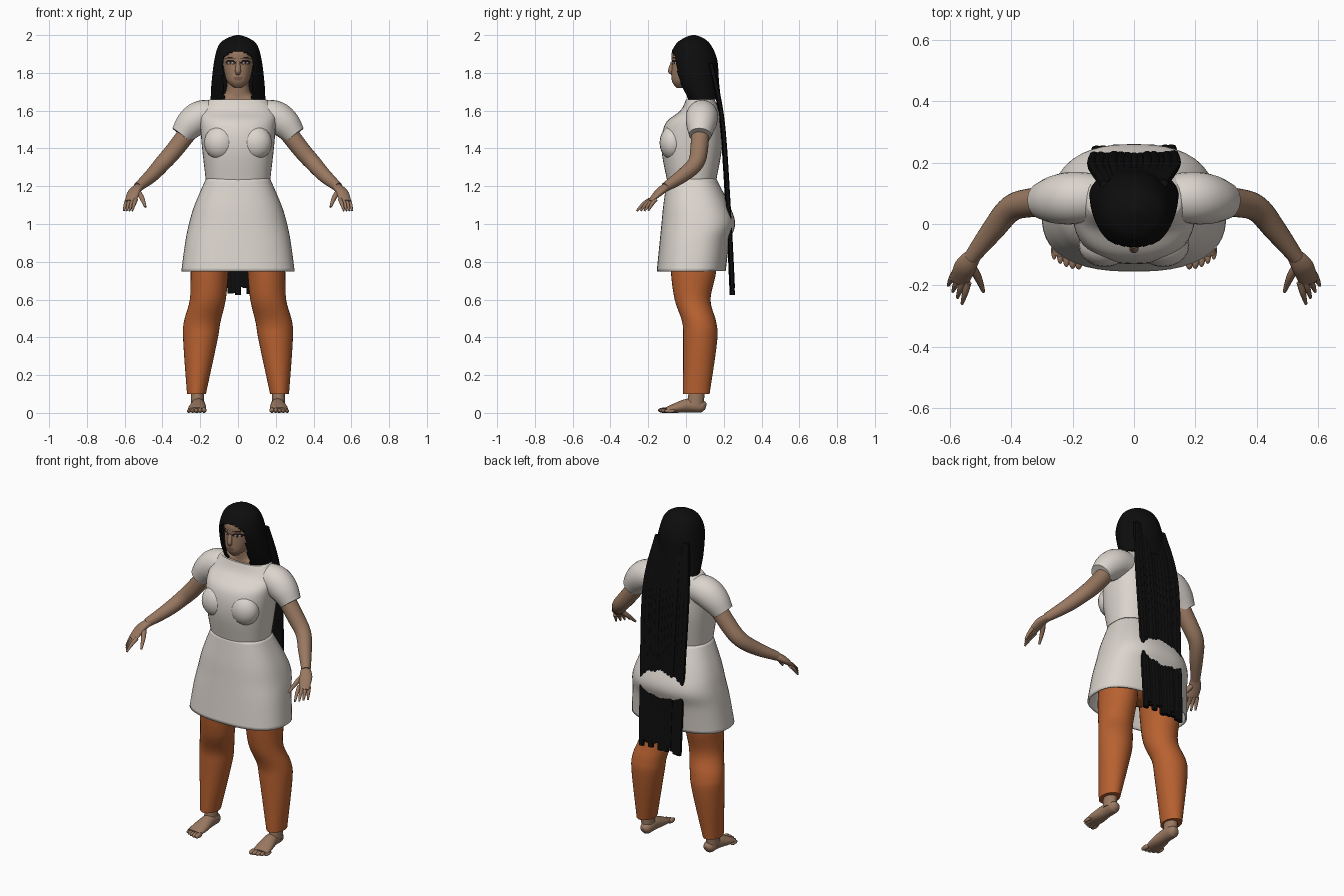
import bpy, bmesh, random
from math import cos, sin, tau, sqrt
from mathutils import Vector

if "Cube" in bpy.data.objects:
    bpy.data.objects.remove(bpy.data.objects["Cube"])
random.seed(4)


def material(name, *rgb):
    mat = bpy.data.materials.new(name)
    mat.use_nodes = True
    mat.diffuse_color = (*rgb, 1)
    shader = mat.node_tree.nodes["Principled BSDF"]
    shader.inputs["Base Color"].default_value = (*rgb, 1)
    shader.inputs["Roughness"].default_value = .8
    return mat


SKIN = material("skin", .32, .19, .12)
CLOTH = material("off_white_cloth", .71, .66, .61)
ORANGE = material("orange_cloth", .48, .12, .03)
HAIR = material("black_hair", .004, .004, .004)
MAKEUP = material("dark_eye_makeup", .02, .01, .01)
EYE = material("eye_white", .5, .46, .42)
LIPS = material("lips", .2, .1, .07)


def smooth_path(points, steps):
    """Catmull-Rom interpolation through points with radii."""
    padded = [points[0], *points, points[-1]]
    path = []
    for i in range(len(points) - 1):
        for k in range(steps):
            t = k / steps
            path.append([b + t * (c - a + t * (2 * a - 5 * b + 4 * c - d
                                               + t * (3 * b - a - 3 * c + d))) / 2
                         for a, b, c, d in zip(*padded[i:i + 4])])
    return path + [list(points[-1])]


def finish(obj):
    bpy.ops.object.select_all(action='DESELECT')
    obj.select_set(True)
    bpy.context.view_layer.objects.active = obj
    bpy.ops.object.shade_smooth_by_angle(angle=.9)
    return obj


def sweep(name, points, mat, flat=False, sides=24, power=2, steps=6, caps=True, mirror=1):
    """Loft rings (x, y, z, half width, half depth) along a path; round if depth is left out."""
    points = [(*p, p[-1]) if len(p) == 4 else p for p in points]
    path = smooth_path(points, steps)
    bm = bmesh.new()
    rings = []
    for i, (x, y, z, width, depth) in enumerate(path):
        across, along = Vector((1, 0, 0)), Vector((0, 1, 0))
        if not flat:
            before, after = path[max(i - 1, 0)], path[min(i + 1, len(path) - 1)]
            tangent = (Vector(after[:3]) - Vector(before[:3])).normalized()
            across = tangent.cross(Vector((0, 0, 1))).normalized()
            along = across.cross(tangent)
        ring = []
        for k in range(sides):
            c, s = cos(tau * k / sides), sin(tau * k / sides)
            reach = (abs(c) ** power + abs(s) ** power) ** (-1 / power)
            co = Vector((x, y, z)) + reach * (across * width * c + along * depth * s)
            ring.append(bm.verts.new((co.x * mirror, co.y, co.z)))
        rings.append(ring)
    for low, high in zip(rings, rings[1:]):
        for k in range(sides):
            bm.faces.new((low[k - 1], low[k], high[k], high[k - 1]))
    if caps:
        bm.faces.new(rings[0])
        bm.faces.new(rings[-1])
    bmesh.ops.recalc_face_normals(bm, faces=bm.faces)
    mesh = bpy.data.meshes.new(name)
    bm.to_mesh(mesh)
    bm.free()
    mesh.materials.append(mat)
    obj = bpy.data.objects.new(name, mesh)
    bpy.context.collection.objects.link(obj)
    return finish(obj)


def trunk(name, rows, mat, **options):
    """Loft a centred form from rows of height, front, back and half width."""
    rings = [(0, (front + back) / 2, z, width, (back - front) / 2)
             for z, front, back, width in rows]
    return sweep(name, rings, mat, flat=True, **options)


def ball(name, location, size, mat):
    bpy.ops.mesh.primitive_uv_sphere_add(segments=20, ring_count=12, location=location)
    obj = bpy.context.object
    obj.name, obj.scale = name, size
    obj.data.materials.append(mat)
    finish(obj)


def thicken(obj):
    shell = obj.modifiers.new("thickness", 'SOLIDIFY')
    shell.thickness, shell.offset = .01, -1


# Dress: fitted bodice over a flared, hollow skirt
trunk("bodice", [(1.66, 0, .15, .15), (1.6, -.03, .18, .2), (1.53, -.11, .19, .2),
                 (1.4, -.13, .19, .19), (1.23, -.1, .16, .17)],
      CLOTH, sides=48, power=2.4)
skirt = trunk("skirt", [(1.24, -.1, .16, .17), (1.1, -.12, .23, .23), (1, -.13, .26, .26),
                        (.9, -.14, .23, .28), (.75, -.155, .21, .3)],
              CLOTH, sides=48, power=2.5, caps=False)
thicken(skirt)

# Neck, head and nose
trunk("neck", [(1.6, 0, .15, .15), (1.66, .01, .15, .14), (1.69, .01, .13, .07),
               (1.78, 0, .12, .055)], SKIN, sides=32)
head = trunk("head", [(1.72, -.05, 0, .02), (1.76, -.075, .08, .06), (1.85, -.075, .14, .08),
                      (1.92, -.07, .14, .08), (1.97, 0, .1, .03)],
             SKIN, sides=128, power=2.2, steps=18)
sweep("nose", [(0, -.07, 1.86, .01), (0, -.08, 1.81, .015), (0, -.07, 1.79, .01)],
      SKIN, flat=True, sides=16)

# Painted eyes, brows and lips, chosen by position on the face
for paint in (MAKEUP, EYE, LIPS):
    head.data.materials.append(paint)

for face in head.data.polygons:
    x, y, z = abs(face.center.x), face.center.y, face.center.z

    def within(across, up, width, height):
        return y < 0 and ((x - across) / width) ** 2 + ((z - up) / height) ** 2 < 1

    if within(.04, 1.853, .016, .006) and abs(x - .04) > .006:
        face.material_index = 2
    elif within(.04, 1.856, .028, .012) or within(.042, 1.878, .03, .004):
        face.material_index = 1
    elif within(0, 1.77, .025, .01):
        face.material_index = 3

# Hair cap with an open bottom and the face opening cut away
cap = trunk("hair_cap", [(1.66, 0, .185, .145), (1.75, -.05, .175, .14), (1.87, -.086, .165, .125),
                         (1.95, -.055, .13, .1), (1.985, -.01, .09, .055), (2, .03, .05, .01)],
            HAIR, sides=96, steps=12)


def in_opening(face):
    x, y, z = face.calc_center_median()
    rise, fall = max(0, z - 1.86) / .055, max(0, 1.8 - z)
    if len(face.verts) > 4:
        return z < 1.7
    return y < .06 and rise < 1 and abs(x) < .085 * sqrt(1 - rise ** 2) - .07 * fall


bm = bmesh.new()
bm.from_mesh(cap.data)
bmesh.ops.delete(bm, geom=[face for face in bm.faces if in_opening(face)], context='FACES')
bm.to_mesh(cap.data)
bm.free()
thicken(cap)

# Long strands falling down the back, with uneven tips
STRANDS = 13
for i in range(STRANDS):
    x = .27 * (i / (STRANDS - 1) - .5)
    shift, tip = random.uniform(-.003, .003), random.uniform(.62, .67)
    fall = [(1.85, .13, .7), (1.55, .19, 1), (1.05, .225, .95), (tip, .245, .9)]
    sweep(f"hair_strand_{i + 1}",
          [(x * spread, y + shift, z, .016, .012) for z, y, spread in fall],
          HAIR, flat=True, sides=10, power=3, steps=8)

# Trouser seat hidden beneath the skirt
trunk("trouser_seat", [(.79, 0, .08, .05), (.84, -.06, .14, .17), (1, -.08, .17, .19)],
      ORANGE, sides=32)

for mirror, tag in ((1, "left"), (-1, "right")):
    def limb(name, points, mat, **options):
        sweep(f"{tag}_{name}", points, mat, mirror=mirror, **options)

    ball(f"{tag}_bust", (mirror * .095, -.07, 1.43), (.085, .07, .09), CLOTH)
    limb("sleeve", [(.1, .085, 1.575, .075), (.19, .085, 1.57, .085),
                    (.25, .08, 1.53, .08), (.3, .075, 1.47, .06)], CLOTH)
    limb("arm", [(.2, .08, 1.57, .05), (.33, .07, 1.4, .047), (.4, .05, 1.32, .043),
                 (.46, -.02, 1.255, .037), (.53, -.11, 1.195, .025)], SKIN)
    limb("palm", [(.52, -.1, 1.2, .025, .02), (.55, -.14, 1.17, .035, .02),
                  (.57, -.19, 1.12, .03, .01)], SKIN)

    # Fingers fan out from the knuckles, the outer ones shorter
    for i in range(4):
        knuckle = Vector((.54 + .015 * i, -.19 + .01 * i, 1.13))
        tip = knuckle + Vector((.02, .01 * i - .07, -.06))
        middle = (knuckle + tip) / 2 + Vector((0, 0, .006))
        limb(f"finger_{i + 1}", [(*knuckle, .011), (*middle, .01), (*tip, .005)], SKIN, sides=10)
    limb("thumb", [(.535, -.13, 1.18, .014), (.51, -.17, 1.14, .013), (.49, -.22, 1.09, .006)],
         SKIN, sides=12)

    limb("trouser_leg", [(.14, .04, .9, .1, .12), (.15, .04, .75, .1, .12),
                         (.16, .035, .6, .095), (.19, .07, .48, .097, .09),
                         (.2, .075, .38, .09), (.22, .055, .1, .05, .07)],
         ORANGE, flat=True, sides=32)

    # Bare foot with five toes
    limb("ankle", [(.215, .06, .16, .035, .04), (.215, .05, .04, .035, .045)], SKIN, flat=True)
    limb("foot", [(.21, .105, .03, .015), (.21, .085, .035, .032), (.21, .02, .04, .037),
                  (.215, -.05, .027, .047, .027), (.22, -.105, .015, .046, .014)], SKIN)
    for i in range(5):
        radius = .014 - .001 * i
        ball(f"{tag}_toe_{i + 1}", (mirror * (.18 + .02 * i), .002 * i * i - .118, radius),
             (radius, .03, radius), SKIN)
